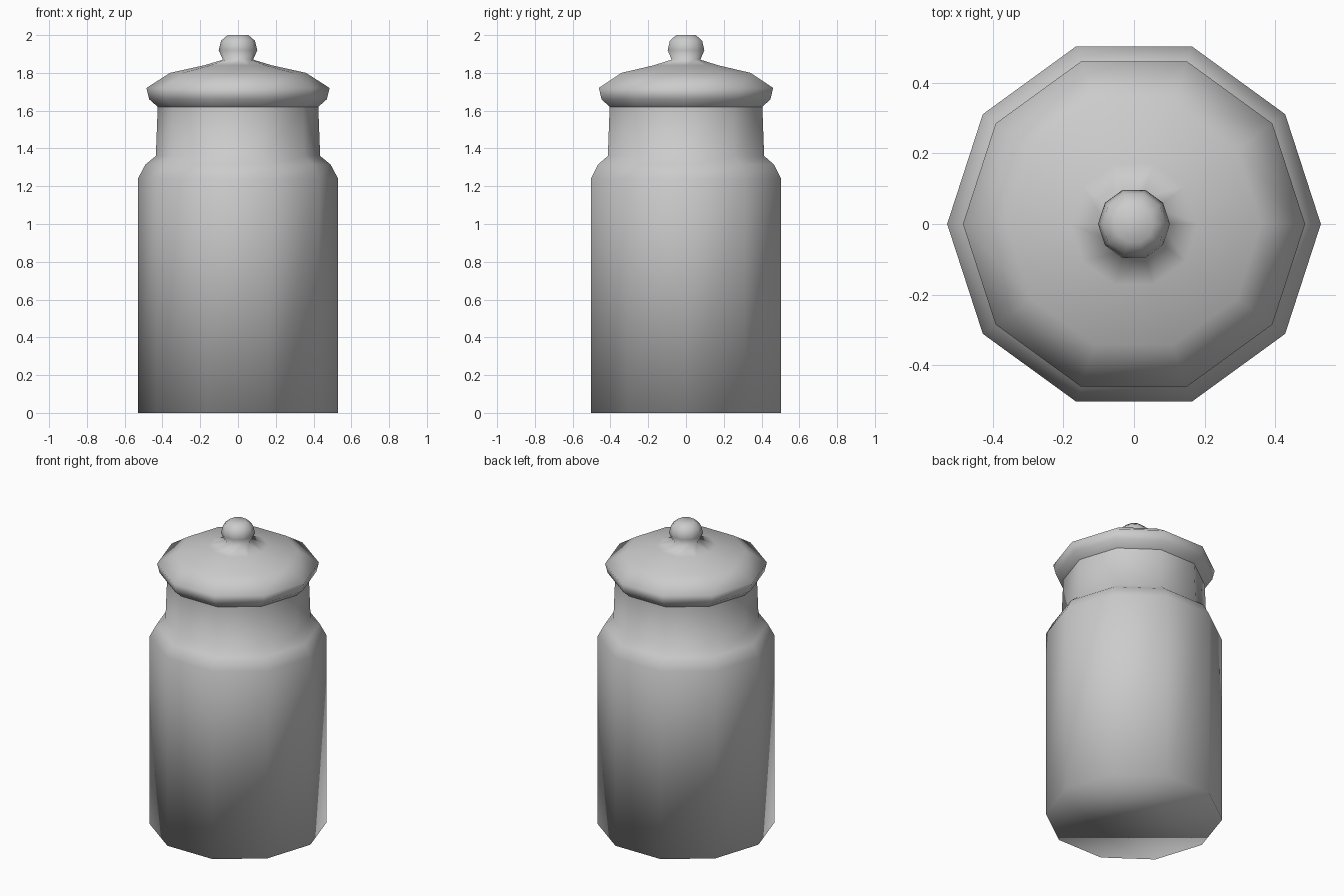
import bpy, bmesh, math

SIDES = 10

cube = bpy.data.objects.get("Cube")
if cube:
    bpy.data.objects.remove(cube, do_unlink=True)

grey = bpy.data.materials.new("plain_grey")
grey.use_nodes = True
grey.diffuse_color = (0.6, 0.6, 0.6, 1)
grey.node_tree.nodes["Principled BSDF"].inputs["Base Color"].default_value = (0.6, 0.6, 0.6, 1)


def lathe(name, profile, cap_bottom=False, cap_top=False):
    """Turn a (radius, height) profile, listed bottom to top, into a smooth ten-sided part."""
    bm = bmesh.new()
    rings = []
    for r, z in profile:
        angles = [math.tau * i / SIDES for i in range(SIDES)]
        rings.append([bm.verts.new((r * math.cos(a), r * math.sin(a), z)) for a in angles])
    for low, high in zip(rings, rings[1:]):
        for i in range(SIDES):
            j = (i + 1) % SIDES
            bm.faces.new((low[i], low[j], high[j], high[i]))
    if cap_bottom:
        bm.faces.new(rings[0][::-1])
    if cap_top:
        bm.faces.new(rings[-1])
    for face in bm.faces:
        face.smooth = True
    mesh = bpy.data.meshes.new(name)
    bm.to_mesh(mesh)
    bm.free()
    mesh.materials.append(grey)
    obj = bpy.data.objects.new(name, mesh)
    bpy.context.collection.objects.link(obj)
    return obj


# Jar: straight wall, sloped shoulder and neck
lathe("jar_body", [(0.53, 0), (0.53, 1.24), (0.49, 1.315), (0.435, 1.36), (0.425, 1.62)],
      cap_bottom=True)

# Lid: flared rim, shallow dome and round knob
rim = [(0.425, 1.62), (0.47, 1.66), (0.485, 1.72)]
dome = [(0.36, 1.80), (0.18, 1.84), (0.08, 1.87)]
knob = [(0.102, 1.92), (0.09, 1.97), (0.055, 2.0)]
lathe("lid", rim + dome + knob, cap_top=True)
